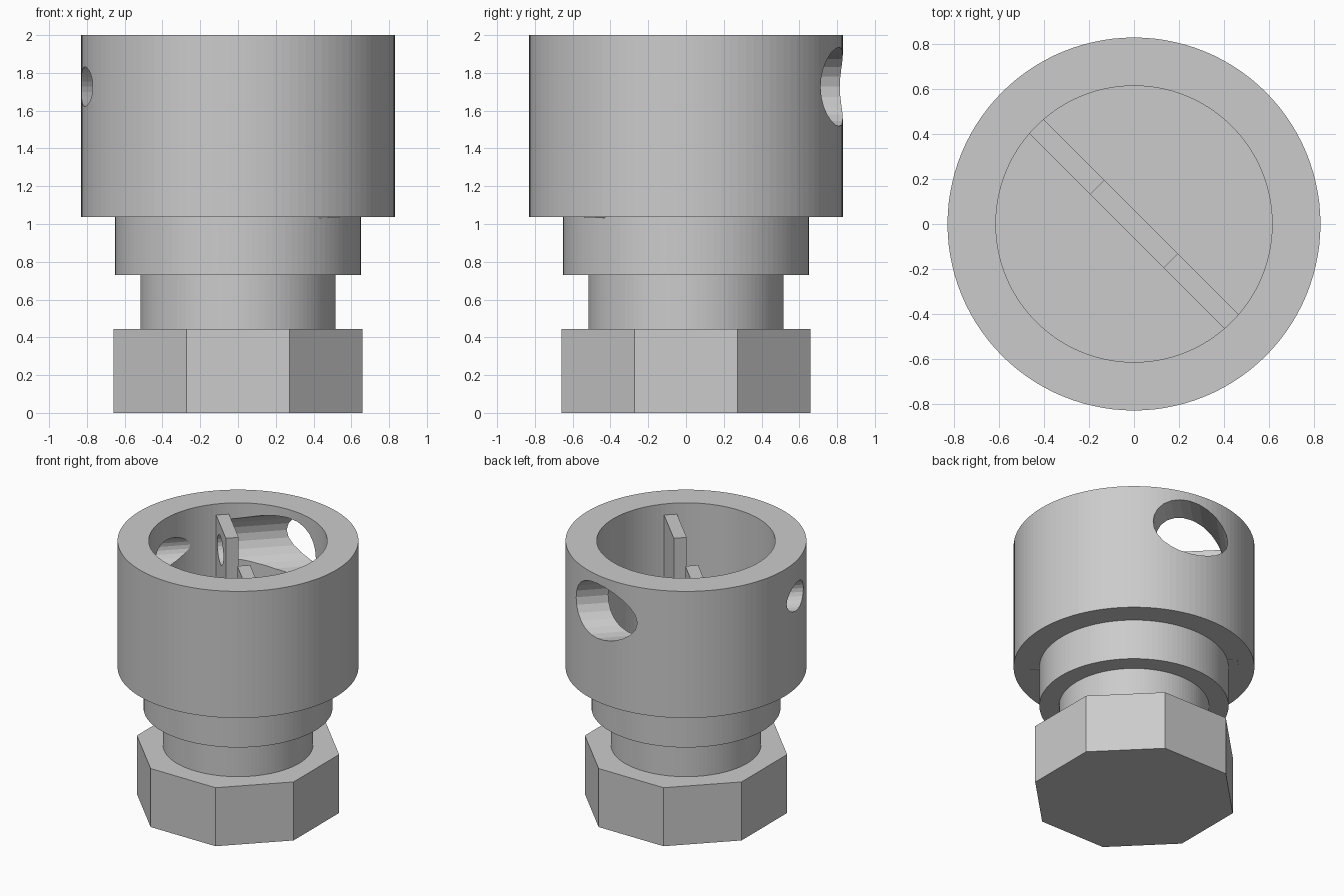
import bpy
import bmesh
from math import pi, sin, cos
from mathutils import Matrix

cube = bpy.data.objects.get("Cube")
if cube:
    bpy.data.objects.remove(cube)

grey = bpy.data.materials.new("plain_grey")
grey.use_nodes = True
GREY = (0.6, 0.6, 0.6, 1)
grey.diffuse_color = GREY
grey.node_tree.nodes["Principled BSDF"].inputs["Base Color"].default_value = GREY


def finish(name, bm):
    bmesh.ops.recalc_face_normals(bm, faces=bm.faces)
    mesh = bpy.data.meshes.new(name)
    bm.to_mesh(mesh)
    bm.free()
    mesh.materials.append(grey)
    obj = bpy.data.objects.new(name, mesh)
    bpy.context.collection.objects.link(obj)
    return obj


def lathe(name, profile, sides, turn=0.0):
    """Closed solid from (radius, z) points; the ring wraps back to its start,
    or is capped with flat ends when the profile is open."""
    bm = bmesh.new()
    rings = [[bm.verts.new((r * cos(turn + 2 * pi * i / sides),
                            r * sin(turn + 2 * pi * i / sides), z))
              for i in range(sides)] for r, z in profile]
    for a, b in zip(rings, rings[1:]):
        for i in range(sides):
            j = (i + 1) % sides
            bm.faces.new((a[i], a[j], b[j], b[i]))
    bm.faces.new(rings[0])
    bm.faces.new(rings[-1])
    return finish(name, bm)


def cut(target, cutter):
    mod = target.modifiers.new("cut", "BOOLEAN")
    mod.operation = "DIFFERENCE"
    mod.solver = "EXACT"
    mod.object = cutter
    bpy.context.view_layer.objects.active = target
    bpy.ops.object.modifier_apply(modifier=mod.name)


DIAGONAL = Matrix.Rotation(-pi / 4, 4, "Z")   # local x runs along the plate
PLATE_HALF = 0.045
BORE_Z = 1.727
BORE_OFFSET = 0.446


def bore(name, side, half_width, half_height, start, end):
    """Slightly squashed drill running square to the plate."""
    bm = bmesh.new()
    bmesh.ops.create_cone(bm, cap_ends=True, segments=24, radius1=1, radius2=1,
                          depth=1)
    bm.transform(DIAGONAL
                 @ Matrix.Translation((side * BORE_OFFSET, (start + end) / 2, BORE_Z))
                 @ Matrix.Diagonal((half_width, end - start, half_height, 1))
                 @ Matrix.Rotation(pi / 2, 4, "X"))
    obj = finish(name, bm)
    obj.hide_render = True
    return obj


# Octagonal foot with flats facing the axes
lathe("octagonal_foot", [(0.714, 0), (0.714, 0.445)], 8, pi / 8)

# Stepped stem and the cup, turned as one solid
body = lathe("cup_and_stem", [(0.517, 0.445), (0.517, 0.73), (0.652, 0.73),
                              (0.652, 1.037), (0.83, 1.037), (0.83, 2.0),
                              (0.615, 2.0), (0.615, 1.04)], 112)

# Upright plate across the cup with a central notch
bm = bmesh.new()
outline = [(-0.72, 1.032), (0.72, 1.032), (0.72, 1.915), (0.23, 1.915),
           (0.23, 1.3), (-0.23, 1.3), (-0.23, 1.915), (-0.72, 1.915)]
face = bm.faces.new([bm.verts.new((x, -PLATE_HALF, z)) for x, z in outline])
ext = bmesh.ops.extrude_face_region(bm, geom=[face])
bmesh.ops.translate(bm, vec=(0, 2 * PLATE_HALF, 0),
                    verts=[v for v in ext["geom"] if isinstance(v, bmesh.types.BMVert)])
bm.transform(DIAGONAL)
plate = finish("notched_plate", bm)

# Screw holes: narrow on one side of the plate, wide on the other
for side in (-1, 1):
    narrow = bore("narrow_drill", side, 0.1225, 0.105, -1.2, 0.2)
    wide = bore("wide_drill", side, 0.243, 0.209, PLATE_HALF, 1.2)
    cut(body, narrow)
    cut(body, wide)
    cut(plate, narrow)
    for drill in (narrow, wide):
        bpy.data.objects.remove(drill)
